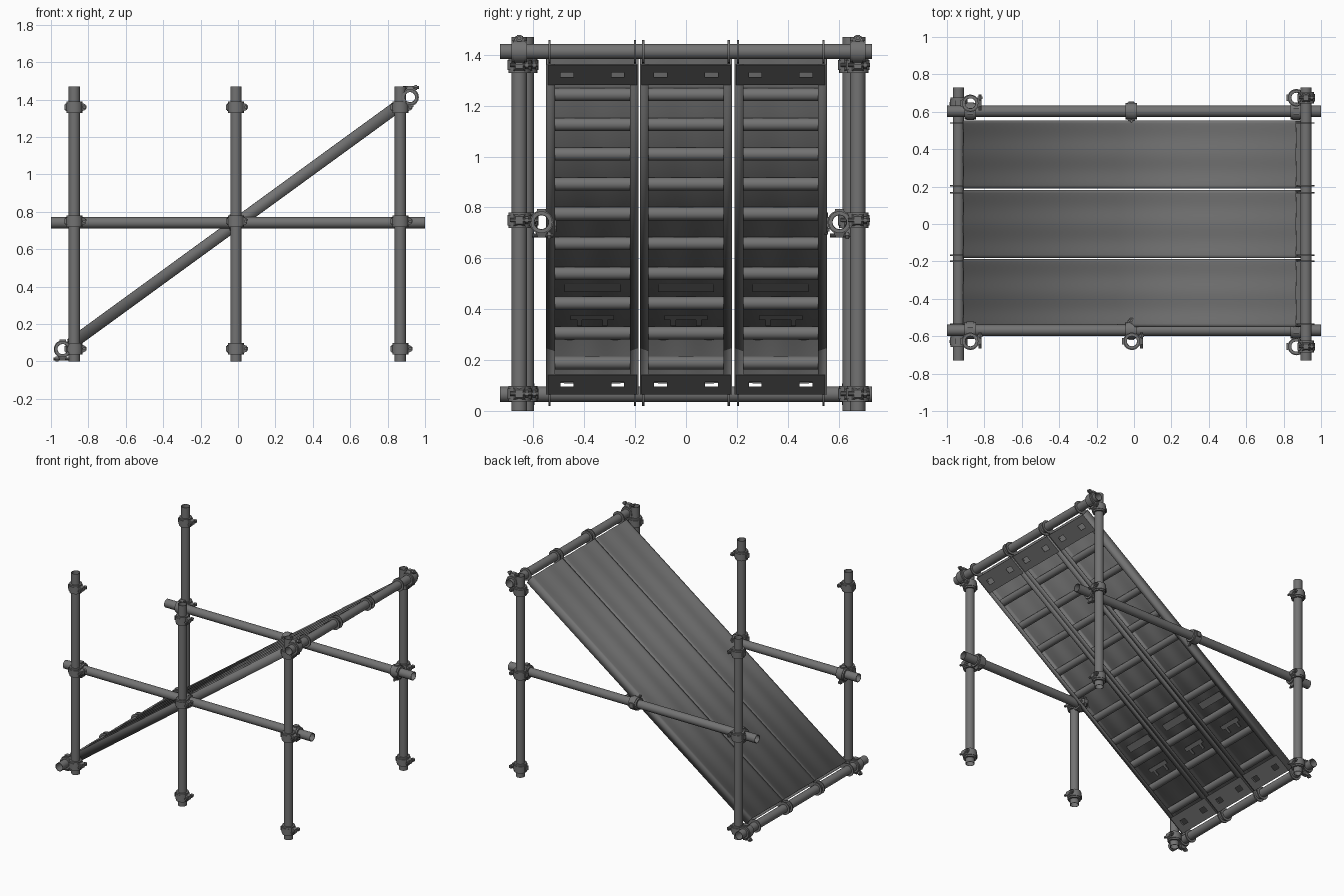
import bpy, bmesh, math
from mathutils import Matrix, Vector

cube = bpy.data.objects.get("Cube")
if cube:
    bpy.data.objects.remove(cube)

steel = bpy.data.materials.new("dark_grey_steel")
steel.use_nodes = True
colour = (0.17, 0.17, 0.17, 1)
steel.diffuse_color = colour
bsdf = next(n for n in steel.node_tree.nodes if n.type == "BSDF_PRINCIPLED")
bsdf.inputs["Base Color"].default_value = colour
bsdf.inputs["Roughness"].default_value = 0.6

X, Y, Z = Vector((1, 0, 0)), Vector((0, 1, 0)), Vector((0, 0, 1))


def finish(name, bm):
    """Turn a bmesh into a smooth object with sharp edges kept."""
    bmesh.ops.recalc_face_normals(bm, faces=bm.faces)
    me = bpy.data.meshes.new(name)
    bm.to_mesh(me)
    bm.free()
    me.materials.append(steel)
    me.shade_smooth()
    me.set_sharp_from_angle(angle=math.radians(35))
    ob = bpy.data.objects.new(name, me)
    bpy.context.collection.objects.link(ob)
    return ob


def frame(pos, axis, side):
    """Matrix with local z along axis and local x along side."""
    m = Matrix((side, axis.cross(side), axis)).transposed().to_4x4()
    m.translation = pos
    return m


def add_ring(bm, mat, length, outer, inner, steps=20):
    """Spin a rectangle into an open pipe."""
    h = length / 2
    vs = [bm.verts.new((r, 0, z)) for r, z in
          ((inner, -h), (outer, -h), (outer, h), (inner, h))]
    es = [bm.edges.new((vs[i], vs[i - 1])) for i in range(4)]
    spun = bmesh.ops.spin(bm, geom=vs + es, axis=Z, cent=(0, 0, 0),
                          steps=steps, angle=math.tau, use_merge=True)
    new = set(vs)
    todo = list(vs)
    while todo:
        for e in todo.pop().link_edges:
            for v in e.verts:
                if v not in new:
                    new.add(v)
                    todo.append(v)
    bmesh.ops.transform(bm, matrix=mat, verts=list(new))


def add_box(bm, mat, centre, size):
    m = mat @ Matrix.Translation(centre) @ Matrix.Diagonal((*size, 1))
    bmesh.ops.create_cube(bm, size=1, matrix=m)


def add_rod(bm, mat, centre, turn, length, r1, r2, sides):
    m = mat @ Matrix.Translation(centre) @ turn
    bmesh.ops.create_cone(bm, cap_ends=True, segments=sides, radius1=r1,
                          radius2=r2, depth=length, matrix=m)


def tube(name, pos, axis, length):
    bm = bmesh.new()
    side = X if axis != X else Y
    add_ring(bm, frame(Vector(pos), axis, side), length, 0.03, 0.027, 24)
    finish(name, bm)


TURN_X = Matrix.Rotation(math.pi / 2, 4, "Y")
TURN_Y = Matrix.Rotation(math.pi / 2, 4, "X")


def coupler(name, pos, axis, side):
    """Clamp band with tapered lug, cross bolt and nut."""
    bm = bmesh.new()
    mat = frame(Vector(pos), axis, side)
    add_ring(bm, mat, 0.062, 0.043, 0.029)
    add_ring(bm, mat, 0.04, 0.047, 0.04)
    lug = TURN_X @ Matrix.Rotation(math.pi / 4, 4, "Z")
    add_rod(bm, mat, (0.046, 0, 0), lug, 0.028, 0.036, 0.02, 4)
    add_rod(bm, mat, (0.052, 0.005, 0), TURN_Y, 0.085, 0.008, 0.008, 10)
    add_rod(bm, mat, (0.052, 0.03, 0), TURN_Y, 0.014, 0.015, 0.015, 6)
    add_box(bm, mat, (-0.044, 0, 0), (0.016, 0.035, 0.03))
    finish(name, bm)


# Upright posts with their clamps
posts = {
    "front_right_post": (-0.875, -0.627),
    "front_middle_post": (-0.011, -0.627),
    "front_left_post": (0.868, -0.655),
    "back_right_post": (-0.875, 0.645),
    "back_left_post": (0.868, 0.675),
}
for name, (x, y) in posts.items():
    tube(name, (x, y, 0.735), Z, 1.47)
    for level, z in (("low", 0.068), ("mid", 0.75), ("top", 1.36)):
        coupler(f"{name}_{level}_clamp", (x, y, z), Z, X)

# Long rails at mid height
for name, y in (("front_rail", -0.568), ("back_rail", 0.603)):
    tube(name, (0, y, 0.742), X, 2.0)
    for i, x in enumerate((-0.875, -0.014, 0.868)):
        coupler(f"{name}_clamp_{i}", (x, y, 0.742), X,
                -Z if i != 1 else Y * math.copysign(1, -y))

# Cross tubes carrying the planks
crossbars = (("low_crossbar", -0.938, 0.066, -Z, (-0.627, 0.645)),
             ("high_crossbar", 0.92, 1.413, Z, (-0.655, 0.675)))
for name, x, z, side, ys in crossbars:
    tube(name, (x, 0, z), Y, 1.46)
    for i, y in enumerate(ys):
        coupler(f"{name}_clamp_{i}", (x, y, z), Y, side)

# Sloping planks: local x runs up the slope, local z is the deck normal
ANGLE = math.radians(36.05)
LOW, HIGH, HALF, DEEP = -1.13, 1.07, 0.18, 0.06
SHEET = 0.004


def plank(name, y):
    slope = Matrix.Translation((0, y, 0.78)) @ Matrix.Rotation(-ANGLE, 4, "Y")

    # Folded sheet: lips, walls and gently waved deck
    bm = bmesh.new()
    waves = 24
    deck = [(HALF * (2 * i / waves - 1),
             -0.003 * (1 - math.cos(math.tau * 2 * i / waves)))
            for i in range(waves + 1)]
    outline = ([(-0.147, -DEEP), (-HALF, -DEEP)] + deck
               + [(HALF, -DEEP), (0.147, -DEEP)])
    rows = [[bm.verts.new((s, v, w)) for v, w in outline] for s in (LOW, HIGH)]
    for i in range(len(outline) - 1):
        bm.faces.new((rows[0][i], rows[1][i], rows[1][i + 1], rows[0][i + 1]))
    bmesh.ops.transform(bm, matrix=slope, verts=bm.verts)
    ob = finish(name, bm)
    mod = ob.modifiers.new("sheet", "SOLIDIFY")
    mod.thickness = SHEET
    mod.offset = 0

    # Round stiffening rungs under the deck
    bm = bmesh.new()
    for i in range(10):
        s = -0.962 + 0.199 * i
        add_rod(bm, slope, (s, 0, -0.03), TURN_Y, 0.345, 0.026, 0.026, 16)
    finish(name + "_rungs", bm)

    # Slotted end plates on the underside
    bm = bmesh.new()
    for end, inward in ((LOW, 1), (HIGH, -1)):
        mid = end + inward * 0.066
        for off in (-0.042, 0.042):
            add_box(bm, slope, (mid + off, 0, -DEEP),
                    (0.048, 2 * HALF - 0.01, SHEET))
        for v, width in ((-0.15, 0.05), (0, 0.15), (0.15, 0.05)):
            add_box(bm, slope, (mid, v, -DEEP), (0.038, width, SHEET))
    # Small latch plates between the lower rungs
    add_box(bm, slope, (-0.46, 0, -0.03), (0.05, 0.22, SHEET))
    add_box(bm, slope, (-0.66, 0, -0.03), (0.03, 0.17, SHEET))
    for v in (-0.05, 0.05):
        add_box(bm, slope, (-0.69, v, -0.03), (0.05, 0.02, SHEET))
    finish(name + "_end_plates", bm)

    # Thin hooks gripping the cross tubes
    bm = bmesh.new()
    for _, x, z, _, _ in crossbars:
        for v in (-0.168, 0.168):
            add_ring(bm, frame(Vector((x, y + v, z)), Y, X),
                     0.008, 0.046, 0.029, 16)
            at = slope.inverted() @ Vector((x, y + v, z))
            inward = -math.copysign(0.075, x)
            add_box(bm, slope, (at.x + inward, v, -0.03),
                    (0.09, 0.008, 0.045))
    finish(name + "_hooks", bm)


for name, y in (("back_plank", 0.372), ("middle_plank", 0),
                ("front_plank", -0.368)):
    plank(name, y)
